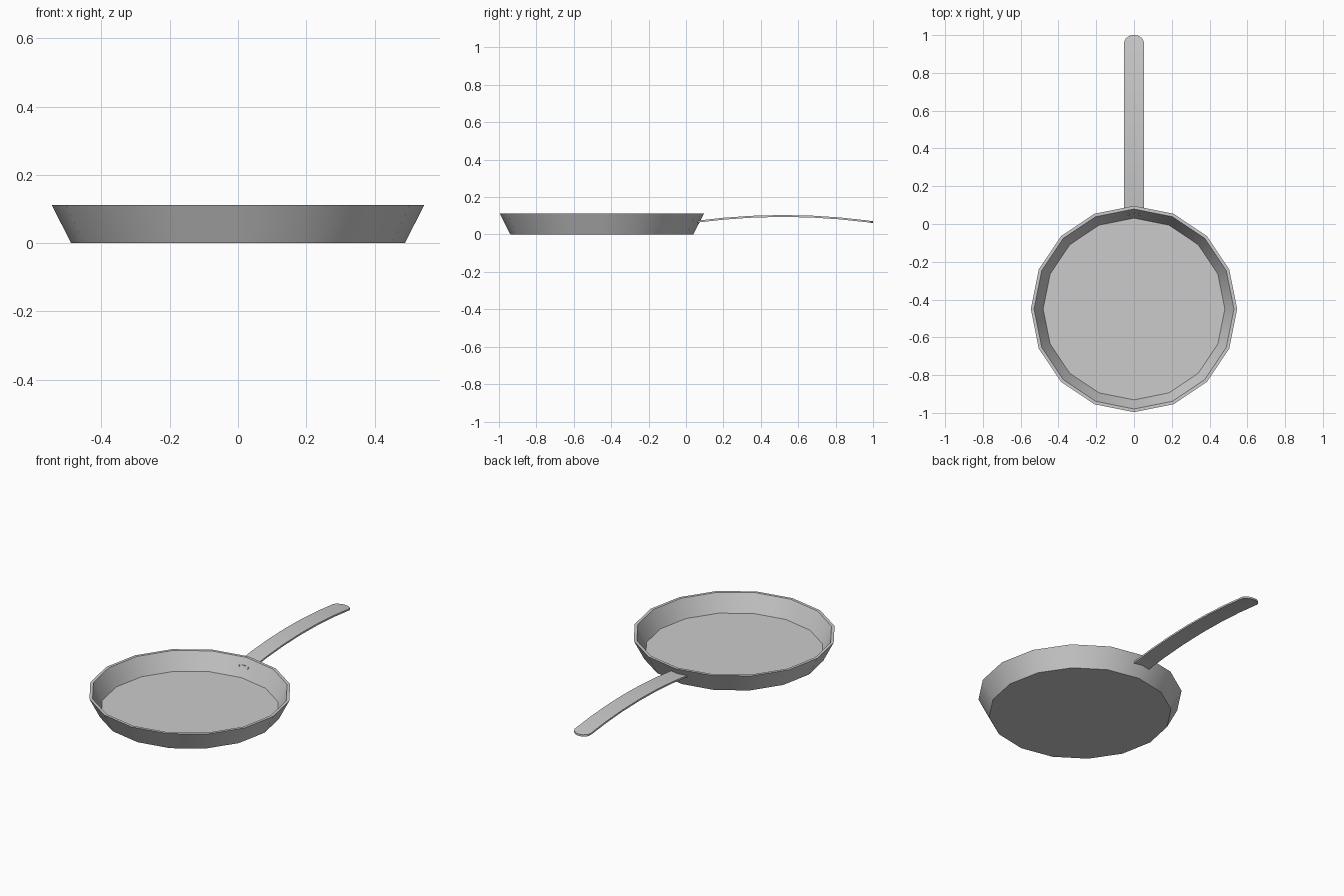
import bpy, bmesh, math
from mathutils import Vector

if "Cube" in bpy.data.objects:
    bpy.data.objects.remove(bpy.data.objects["Cube"])

CY = -0.45   # pan centre on y
SIDES = 16

def make_object(name, bm):
    bmesh.ops.recalc_face_normals(bm, faces=bm.faces)
    me = bpy.data.meshes.new(name)
    bm.to_mesh(me)
    bm.free()
    ob = bpy.data.objects.new(name, me)
    bpy.context.collection.objects.link(ob)
    return ob

def smooth(ob, angle):
    bpy.ops.object.select_all(action='DESELECT')
    ob.select_set(True)
    bpy.context.view_layer.objects.active = ob
    bpy.ops.object.shade_smooth_by_angle(angle=math.radians(angle))

# Pan body: lathe of a thin-walled profile (radius, z), capped by floor and base
bm = bmesh.new()
rings = []
for r, z in [(0.489, 0), (0.546, 0.112), (0.529, 0.112), (0.481, 0.011)]:
    rings.append([bm.verts.new((r * math.cos(a), CY + r * math.sin(a), z))
                  for a in (2 * math.pi * i / SIDES for i in range(SIDES))])
for low, high in zip(rings, rings[1:]):
    for i in range(SIDES):
        j = (i + 1) % SIDES
        bm.faces.new((low[i], low[j], high[j], high[i]))
bm.faces.new(rings[0])
bm.faces.new(rings[-1])
smooth(make_object("pan_body", bm), 30)

# Handle: arched flat strip with a rounded tip, given as (half width, y)
stations = [(0.052, y) for y in (0.057, 0.2, 0.35, 0.51, 0.67, 0.82, 0.965)]
stations += [(0.043, 0.984), (0.025, 0.995), (0.012, 1.0)]
bm = bmesh.new()
loops = []
for w, y in stations:
    z = 0.099 - 0.033 * ((y - 0.52) / 0.48) ** 2
    loops.append([bm.verts.new(p) for p in
                  ((-w, y, z - 0.005), (w, y, z - 0.005), (w, y, z + 0.005), (-w, y, z + 0.005))])
for a, b in zip(loops, loops[1:]):
    for i in range(4):
        j = (i + 1) % 4
        bm.faces.new((a[i], a[j], b[j], b[i]))
bm.faces.new(loops[0])
bm.faces.new(loops[-1])
smooth(make_object("handle", bm), 30)

# Rivets on the inside wall where the handle attaches
normal = Vector((0, -0.9, 0.43))
for side, sx in (("left", -1), ("right", 1)):
    bm = bmesh.new()
    bmesh.ops.create_cone(bm, cap_ends=True, segments=8, radius1=0.007, radius2=0.005, depth=0.012)
    bmesh.ops.rotate(bm, verts=bm.verts, matrix=normal.to_track_quat('Z', 'Y').to_matrix())
    bmesh.ops.translate(bm, verts=bm.verts, vec=(sx * 0.03, 0.052, 0.066))
    make_object("rivet_" + side, bm)
